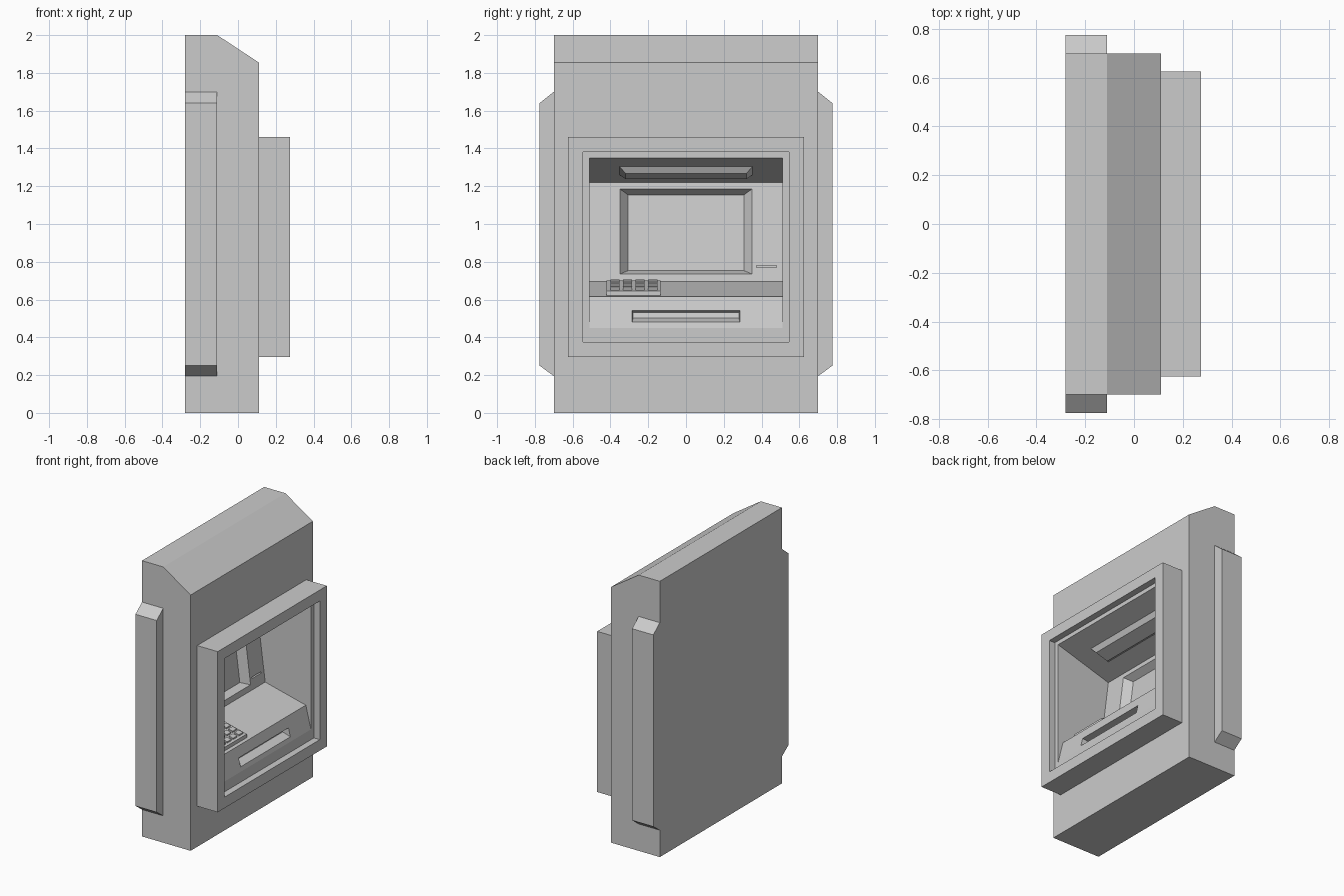
import bpy
import bmesh
from mathutils import Vector

if "Cube" in bpy.data.objects:
    bpy.data.objects.remove(bpy.data.objects["Cube"])

grey = bpy.data.materials.new("light_grey")
grey.use_nodes = True
COLOUR = (0.6, 0.6, 0.6, 1)
grey.diffuse_color = COLOUR
grey.node_tree.nodes["Principled BSDF"].inputs["Base Color"].default_value = COLOUR


def loft(name, ring_a, ring_b):
    """Closed solid between two matching rings of points."""
    bm = bmesh.new()
    a = [bm.verts.new(p) for p in ring_a]
    b = [bm.verts.new(p) for p in ring_b]
    bm.faces.new(a)
    bm.faces.new(b[::-1])
    for i in range(len(a)):
        j = (i + 1) % len(a)
        bm.faces.new((a[j], a[i], b[i], b[j]))
    bmesh.ops.recalc_face_normals(bm, faces=bm.faces)
    mesh = bpy.data.meshes.new(name)
    bm.to_mesh(mesh)
    bm.free()
    mesh.materials.append(grey)
    obj = bpy.data.objects.new(name, mesh)
    bpy.context.scene.collection.objects.link(obj)
    return obj


def prism(name, profile, y0, y1):
    """Extrude an xz profile along y."""
    return loft(name, [(x, y0, z) for x, z in profile], [(x, y1, z) for x, z in profile])


def box(name, x0, x1, y0, y1, z0, z1):
    return prism(name, [(x0, z0), (x1, z0), (x1, z1), (x0, z1)], y0, y1)


def on_line(p, q, z):
    """Point of an xz line at height z."""
    return p[0] + (q[0] - p[0]) * (z - p[1]) / (q[1] - p[1])


def tapered(name, line, outer, inner, shift, overlap=0.15):
    """Tapered block on a sloped surface; outer and inner are (y0, y1, z0, z1)."""
    def ring(r, move):
        return [Vector((on_line(*line, z) + move[0], y, z + move[1]))
                for y, z in ((r[0], r[2]), (r[1], r[2]), (r[1], r[3]), (r[0], r[3]))]
    a, b = ring(outer, (0, 0)), ring(inner, shift)
    a = [p + (p - q) * overlap for p, q in zip(a, b)]
    return loft(name, a, b)


# Niche outline
panel_low, panel_top = (0.228, 0.45), (0.187, 0.615)
shelf_back, wall_top, ceiling_front = (-0.139, 0.695), (-0.206, 1.22), (0.228, 1.35)
panel, shelf = (panel_low, panel_top), (panel_top, shelf_back)
wall, ceiling = (shelf_back, wall_top), (wall_top, ceiling_front)

# Cabinet and surround
cabinet = prism("cabinet", [(-0.28, 0), (0.11, 0), (0.11, 1.855), (-0.11, 2), (-0.28, 2)], -0.7, 0.7)
surround = box("surround", 0.11, 0.275, -0.625, 0.625, 0.295, 1.46)

# Cutters for the opening, niche, screen and slots
cutters = [
    box("opening_cutter", 0.228, 0.4, -0.545, 0.545, 0.375, 1.38),
    prism("niche_cutter", [panel_low, panel_top, shelf_back, wall_top, ceiling_front,
                           (0.25, 1.35), (0.25, 0.45)], -0.51, 0.51),
    tapered("screen_cutter", wall, (-0.35, 0.35, 0.735, 1.186),
            (-0.307, 0.307, 0.76, 1.161), (-0.053, -0.007)),
    tapered("card_slot_cutter", wall, (0.373, 0.479, 0.77, 0.78),
            (0.373, 0.479, 0.77, 0.78), (-0.03, 0)),
    tapered("cash_slot_cutter", panel, (-0.285, 0.285, 0.48, 0.541),
            (-0.28, 0.28, 0.512, 0.541), (-0.05, -0.01)),
]
for target in (cabinet, surround):
    for cutter in cutters:
        mod = target.modifiers.new(cutter.name, "BOOLEAN")
        mod.operation = "DIFFERENCE"
        mod.solver = "EXACT"
        mod.object = cutter
bpy.context.view_layer.update()
graph = bpy.context.evaluated_depsgraph_get()
results = [(t, bpy.data.meshes.new_from_object(t.evaluated_get(graph))) for t in (cabinet, surround)]
for target, mesh in results:
    target.modifiers.clear()
    target.data = mesh
for cutter in cutters:
    bpy.data.objects.remove(cutter)

# Side rails
for side, s in (("left", 1), ("right", -1)):
    rail = [(0.7 * s, 0.195), (0.775 * s, 0.25), (0.775 * s, 1.64), (0.7 * s, 1.7)]
    loft(side + "_rail", [(-0.28, y, z) for y, z in rail], [(-0.11, y, z) for y, z in rail])

# Lamp under the niche ceiling
tapered("lamp", ceiling, (-0.352, 0.352, 1.26, 1.305), (-0.32, 0.32, 1.268, 1.297), (0.009, -0.03))


def shelf_block(name, x0, x1, y0, y1, low, high):
    """Block lying along the sloped shelf, between two heights above it."""
    slope = (shelf_back[1] - panel_top[1]) / (shelf_back[0] - panel_top[0])
    z0, z1 = [panel_top[1] + slope * (x - panel_top[0]) for x in (x0, x1)]
    return prism(name, [(x0, z0 + low), (x1, z1 + low), (x1, z1 + high), (x0, z0 + high)], y0, y1)


# Keypad with four rows of four keys
shelf_block("keypad", -0.055, 0.165, -0.42, -0.135, -0.005, 0.026)
for row in range(4):
    for col in range(4):
        x, y = -0.02 + row * 0.05, -0.377 + col * 0.067
        shelf_block(f"key_{row}_{col}", x - 0.017, x + 0.017, y - 0.024, y + 0.024, 0.02, 0.036)
